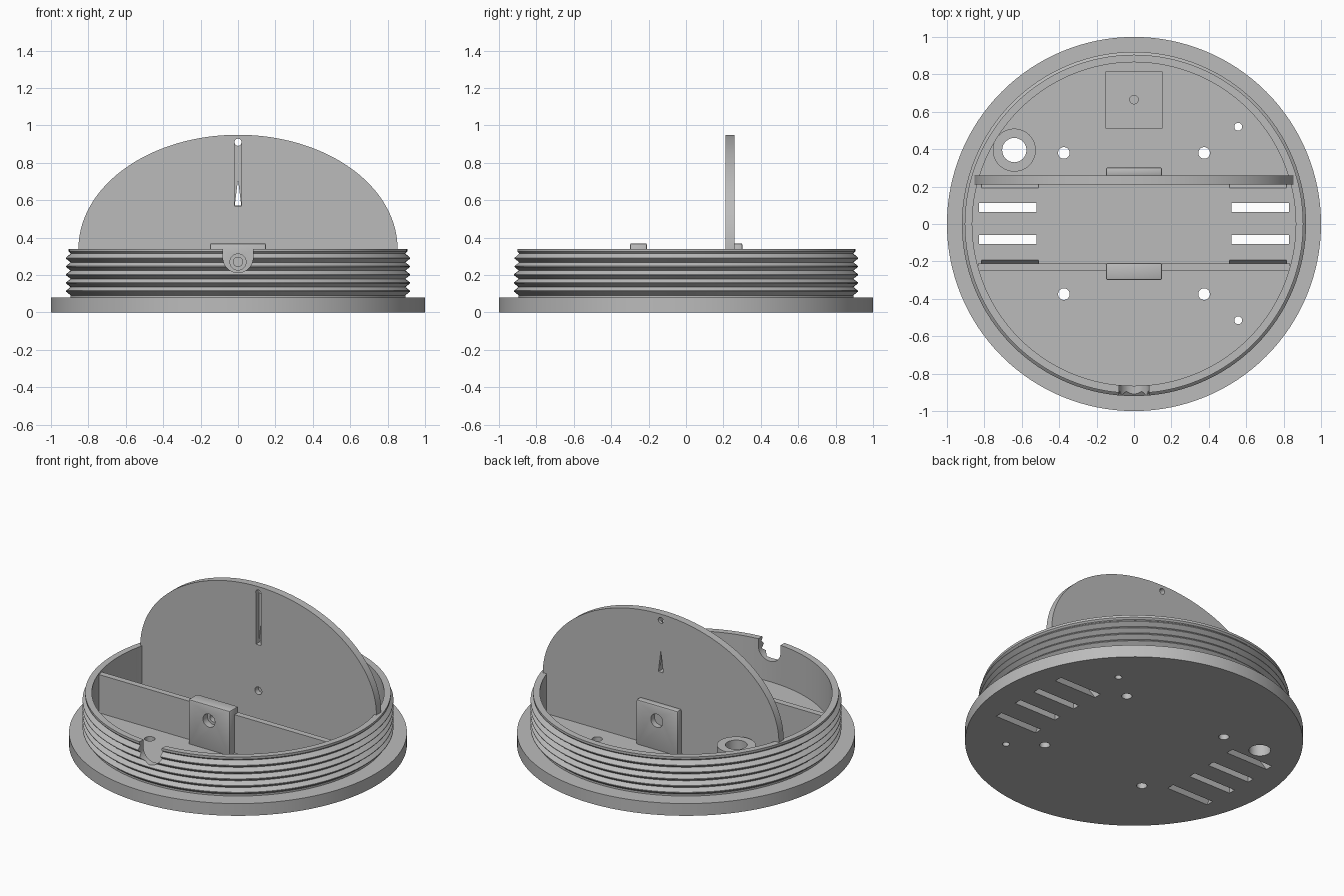
import bpy, bmesh, math
from mathutils import Matrix, Vector

cube = bpy.data.objects.get("Cube")
if cube:
    bpy.data.objects.remove(cube, do_unlink=True)

grey = bpy.data.materials.new("plain_grey")
grey.use_nodes = True
COLOUR = (0.5, 0.5, 0.5, 1)
grey.diffuse_color = COLOUR
grey.node_tree.nodes["Principled BSDF"].inputs["Base Color"].default_value = COLOUR


def make(name, bm):
    bmesh.ops.recalc_face_normals(bm, faces=bm.faces)
    mesh = bpy.data.meshes.new(name)
    bm.to_mesh(mesh)
    bm.free()
    mesh.materials.append(grey)
    ob = bpy.data.objects.new(name, mesh)
    bpy.context.collection.objects.link(ob)
    return ob


def prism(name, pts, axis, a, b):
    """Extrude a 2D outline along an axis from a to b."""
    place = {"X": lambda u, v: (a, u, v),
             "Y": lambda u, v: (u, a, v),
             "Z": lambda u, v: (u, v, a)}[axis]
    bm = bmesh.new()
    face = bm.faces.new([bm.verts.new(place(u, v)) for u, v in pts])
    ext = bmesh.ops.extrude_face_region(bm, geom=[face])
    step = Vector([(b - a) if c == axis else 0 for c in "XYZ"])
    bmesh.ops.translate(bm, vec=step,
                        verts=[g for g in ext["geom"] if isinstance(g, bmesh.types.BMVert)])
    return make(name, bm)


def circle(u, v, r, n=32):
    return [(u + r * math.cos(t * math.tau / n), v + r * math.sin(t * math.tau / n))
            for t in range(n)]


def box(name, x0, x1, y0, y1, z0, z1):
    return prism(name, [(x0, y0), (x1, y0), (x1, y1), (x0, y1)], "Z", z0, z1)


def lathe(name, profile, n=128):
    """Spin a closed profile of (radius, z) points about z."""
    bm = bmesh.new()
    rings = [[bm.verts.new((r * math.cos(i * math.tau / n), r * math.sin(i * math.tau / n), z))
              for r, z in profile] for i in range(n)]
    for i in range(n):
        p, q = rings[i], rings[(i + 1) % n]
        for j in range(len(profile)):
            k = (j + 1) % len(profile)
            bm.faces.new((p[j], q[j], q[k], p[k]))
    return make(name, bm)


def activate(ob):
    bpy.ops.object.select_all(action="DESELECT")
    ob.select_set(True)
    bpy.context.view_layer.objects.active = ob


def cut(ob, *cutters):
    for c in cutters:
        mod = ob.modifiers.new("cut", "BOOLEAN")
        mod.operation, mod.solver, mod.object = "DIFFERENCE", "EXACT", c
        activate(ob)
        bpy.ops.object.modifier_apply(modifier=mod.name)
        bpy.data.objects.remove(c, do_unlink=True)


def bevel(ob, width):
    mod = ob.modifiers.new("bevel", "BEVEL")
    mod.width, mod.segments = width, 2
    activate(ob)
    bpy.ops.object.modifier_apply(modifier=mod.name)


def hole(axis, u, v, r, a, b):
    return prism("cutter", circle(u, v, r), axis, a, b)


FLOOR, RIM, INNER = 0.08, 0.34, 0.865
PORT = (-0.64, 0.395)
BOLT_Z = 0.27

# Base disc with screw holes, cable port and vents
base = prism("base_disc", circle(0, 0, 1, 128), "Z", 0, FLOOR)
for y in (-0.375, 0.38):
    for x in (-0.375, 0.375):
        cut(base, hole("Z", x, y, 0.031, -0.1, 0.2))
for y in (-0.515, 0.52):
    cut(base, hole("Z", 0.557, y, 0.021, -0.1, 0.2))
cut(base, hole("Z", *PORT, 0.065, -0.1, 0.2))
for s in (-1, 1):
    for y in (-0.084, 0.088):
        cut(base, box("cutter", s * 0.52, s * 0.828, y - 0.024, y + 0.024, -0.1, 0.2))
    # Slanted vents that run out under the walls
    for t in (-1, 1):
        slant = [(t * 0.255, -0.01), (t * 0.305, -0.01), (t * 0.235, 0.09), (t * 0.185, 0.09)]
        cut(base, prism("cutter", slant, "X", s * 0.51, s * 0.815))

# Threaded ring with a U-shaped notch at the front
profile = [(INNER, 0.07), (0.895, 0.07)]
PITCH = 0.044
for i in range(5):
    z = 0.092 + i * PITCH
    profile += [(0.895, z), (0.92, z + PITCH * 0.45), (0.92, z + PITCH * 0.55)]
profile += [(0.895, 0.315), (0.905, 0.325), (0.905, RIM), (INNER, RIM)]
ring = lathe("threaded_ring", profile)
notch = [(0.08 * math.cos(math.pi + a * math.pi / 24), 0.293 + 0.08 * math.sin(math.pi + a * math.pi / 24))
         for a in range(25)] + [(0.08, 0.5), (-0.08, 0.5)]
cut(ring, prism("cutter", notch, "Y", -1.1, -0.7))

# Tall domed divider with a wire groove
dome = [(0.853 * math.cos(a * math.pi / 96), RIM + 0.61 * math.sin(a * math.pi / 96))
        for a in range(97)]
side = math.sqrt(0.88 ** 2 - 0.26 ** 2)
divider = prism("domed_divider", dome + [(-side, RIM - 0.005), (-side, 0.07),
                                         (side, 0.07), (side, RIM - 0.005)], "Y", 0.21, 0.26)
cut(divider,
    box("cutter", -0.018, 0.018, 0.15, 0.24, 0.57, 0.91),
    hole("Y", 0, 0.91, 0.019, 0.15, 0.3),
    prism("cutter", [(-0.0175, 0.571), (0.0175, 0.571), (0, 0.71)], "Y", 0.15, 0.3),
    hole("Y", 0, BOLT_Z, 0.025, 0.15, 0.245))

# Low front divider and its bolt block
front_wall = box("front_divider", -0.835, 0.835, -0.25, -0.21, 0.07, 0.33)
front_block = box("front_bolt_block", -0.15, 0.15, -0.3, -0.208, 0.07, 0.37)
bevel(front_block, 0.01)
cut(front_wall, hole("Y", 0, BOLT_Z, 0.025, -0.4, -0.1))
cut(front_block, hole("Y", 0, BOLT_Z, 0.043, -0.4, -0.255),
    hole("Y", 0, BOLT_Z, 0.025, -0.4, -0.1))

# Rear bolt block behind the tall divider
rear_block = box("rear_bolt_block", -0.15, 0.15, 0.255, 0.302, 0.07, 0.37)
bevel(rear_block, 0.01)
cut(rear_block, hole("Y", 0, BOLT_Z, 0.043, 0.265, 0.4))

# Cable port collar
collar = prism("port_collar", circle(*PORT, 0.115, 48), "Z", 0.07, 0.32)
cut(collar, hole("Z", *PORT, 0.065, -0.1, 0.5))

# Square mounting pad with a blind hole
pad = box("mounting_pad", -0.153, 0.153, 0.51, 0.815, 0.07, 0.11)
cut(pad, hole("Z", 0, 0.665, 0.023, 0.085, 0.2))

for ob in (base, ring, divider, front_wall, front_block, rear_block, collar, pad):
    activate(ob)
    bpy.ops.object.shade_smooth_by_angle(angle=math.radians(30))
